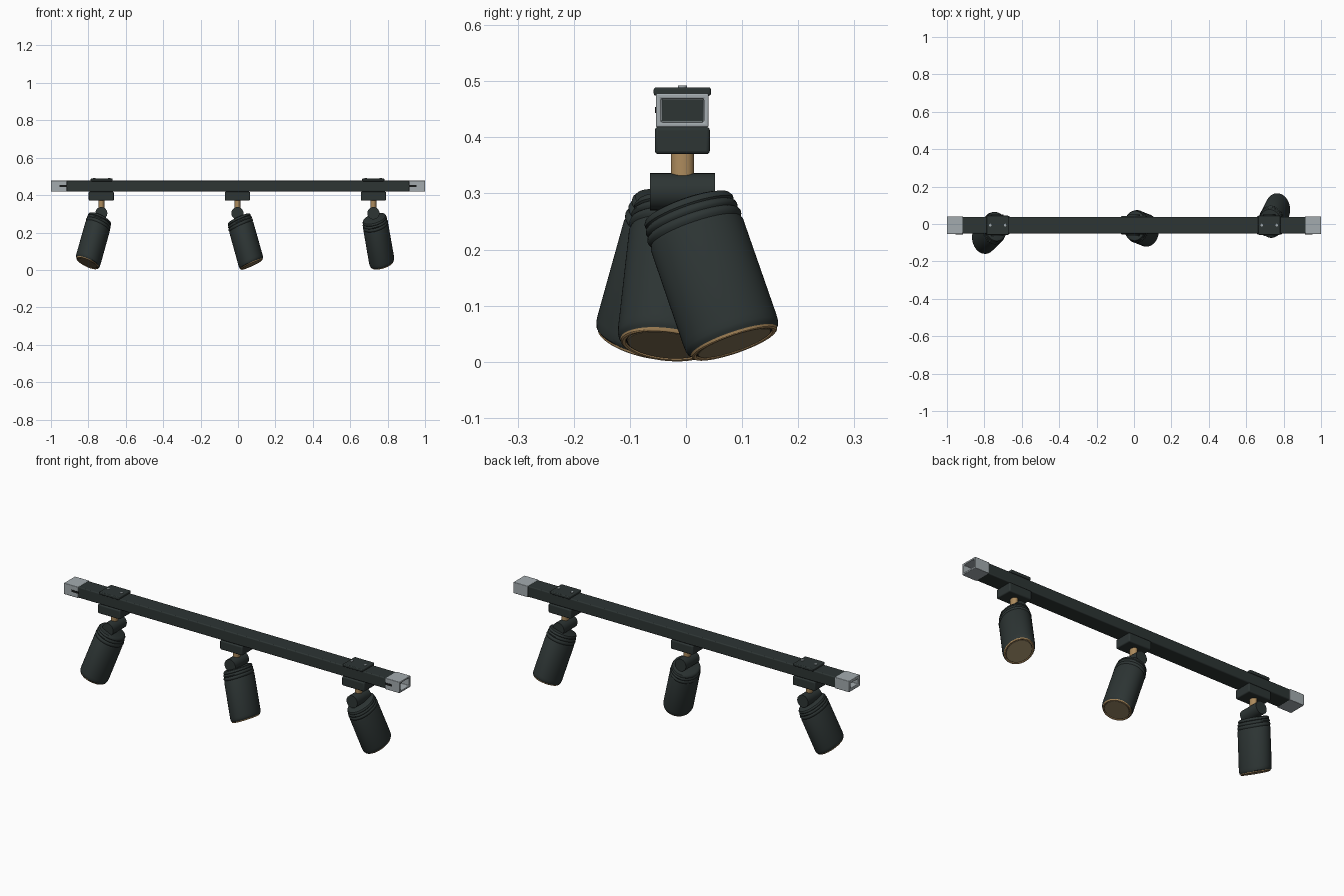
import bpy, bmesh, math
from mathutils import Matrix, Vector

if "Cube" in bpy.data.objects:
    bpy.data.objects.remove(bpy.data.objects["Cube"])

YC = -0.0065          # centre line of the rail in y
SX = 0.78             # the fittings are slightly narrowed along x


def material(name, rgb):
    m = bpy.data.materials.new(name)
    m.diffuse_color = (*rgb, 1)
    m.use_nodes = True
    m.node_tree.nodes["Principled BSDF"].inputs["Base Color"].default_value = m.diffuse_color
    return m


DARK = material("charcoal", (0.026, 0.035, 0.034))
GREY = material("light_grey", (0.37, 0.41, 0.43))
GOLD = material("brass", (0.42, 0.26, 0.11))
GLASS = material("dull_lens", (0.22, 0.165, 0.09))
BLACK = material("near_black", (0.008, 0.009, 0.009))


def finish(name, bm, mats, bevel=0.0):
    bmesh.ops.recalc_face_normals(bm, faces=bm.faces)
    me = bpy.data.meshes.new(name)
    bm.to_mesh(me)
    bm.free()
    ob = bpy.data.objects.new(name, me)
    bpy.context.collection.objects.link(ob)
    for m in mats:
        me.materials.append(m)
    if bevel:
        mod = ob.modifiers.new("bevel", 'BEVEL')
        mod.width, mod.segments, mod.limit_method = bevel, 3, 'ANGLE'
    bpy.ops.object.select_all(action='DESELECT')
    ob.select_set(True)
    bpy.context.view_layer.objects.active = ob
    bpy.ops.object.shade_smooth_by_angle(angle=math.radians(35))
    return ob


def box_bm(lo, hi):
    lo, hi = Vector(lo), Vector(hi)
    bm = bmesh.new()
    bmesh.ops.create_cube(bm, size=1, matrix=Matrix.Translation((lo + hi) / 2)
                          @ Matrix.Diagonal((*(hi - lo), 1)))
    return bm


def box(name, lo, hi, mat, bevel=0.0):
    return finish(name, box_bm(lo, hi), [mat], bevel)


def cylinder(name, r, depth, matrix, mat, bevel=0.0):
    bm = bmesh.new()
    bmesh.ops.create_cone(bm, cap_ends=True, segments=40, radius1=r, radius2=r,
                          depth=depth, matrix=matrix)
    return finish(name, bm, [mat], bevel)


# (radius, distance below pivot, material index of the band that follows)
PROFILE = [(0, .026, 0), (.070, .026, 0), (.079, .029, 0), (.083, .035, 0),
           (.083, .040, 0), (.080, .043, 0), (.084, .046, 0), (.086, .051, 0),
           (.085, .055, 0), (.082, .058, 0), (.086, .061, 0), (.088, .066, 0),
           (.087, .071, 0), (.084, .075, 0), (.087, .082, 0), (.0875, .265, 0),
           (.0868, .276, 0), (.0845, .284, 0), (.081, .287, 1), (.080, .291, 1),
           (.077, .293, 1), (.072, .292, 1), (.071, .289, 2), (.069, .289, 3),
           (.068, .291, 3), (0, .291, 3)]
BAND = {0: 0, 1: 1, 2: 2, 3: 3}


def lamp_can(name, pivot, lean_x, lean_y, n=56):
    turn = Vector((0, 0, -1)).rotation_difference(Vector((lean_x / SX, lean_y, -1)))
    bm = bmesh.new()
    rings = []
    for r, t, _ in PROFILE:
        if r == 0:
            rings.append([bm.verts.new((0, 0, -t))] * n)
        else:
            rings.append([bm.verts.new((r * math.cos(2 * math.pi * i / n),
                                        r * math.sin(2 * math.pi * i / n), -t))
                          for i in range(n)])
    for k in range(len(rings) - 1):
        a, b = rings[k], rings[k + 1]
        for i in range(n):
            j = (i + 1) % n
            f = bm.faces.new(list(dict.fromkeys((a[i], a[j], b[j], b[i]))))
            f.material_index = BAND[PROFILE[k][2]]
    bm.transform(Matrix.Translation(pivot) @ Matrix.Diagonal((SX, 1, 1, 1))
                 @ turn.to_matrix().to_4x4())
    return finish(name, bm, [DARK, GOLD, BLACK, GLASS])


# Rail
box("rail", (-.93, YC - .044, .419), (.93, YC + .044, .477), DARK, .005)


# End caps: one open, one with a small cable hole
def end_cap(name, side, wall):
    xs = sorted((side * .915, side * 1.0))
    bm = box_bm((xs[0], YC - .047, .418), (xs[1], YC + .047, .478))
    bm.normal_update()
    end = next(f for f in bm.faces if f.normal.x * side > .9)
    bmesh.ops.inset_region(bm, faces=[end], thickness=wall)
    inner = bmesh.ops.extrude_face_region(bm, geom=[end])
    bmesh.ops.delete(bm, geom=[end], context='FACES')
    for g in inner["geom"]:
        if isinstance(g, bmesh.types.BMVert):
            g.co.x -= side * .05
        elif isinstance(g, bmesh.types.BMFace):
            g.material_index = 1
    finish(name, bm, [GREY, DARK], .003)
    # Narrow slot on the front face of the cap
    xs = sorted((side * .914, side * .955))
    box(name + "_slot", (xs[0], YC - .0485, .443), (xs[1], YC - .045, .454), BLACK)


end_cap("open_end_cap", 1, .0125)
end_cap("cable_end_cap", -1, .023)

# Lamps: position along the rail and lean of each can
for side, x, lx, ly in (("left", -.731, -.28, -.275),
                        ("middle", -.003, .28, -.11),
                        ("right", .724, .175, .345)):
    box(side + "_adapter", (x - .067, YC - .049, .37), (x + .067, YC + .049, .4185),
        DARK, .006)
    narrow = Matrix.Translation((x, YC, .345)) @ Matrix.Diagonal((SX, 1, 1, 1))
    cylinder(side + "_stem", .0205, .07, narrow, GOLD)
    swivel = (Matrix.Translation((x, YC, .303)) @ Matrix.Diagonal((.98, 1, 1, 1))
              @ Matrix.Rotation(math.pi / 2, 4, 'X'))
    cylinder(side + "_swivel", .033, .116, swivel, DARK)
    lamp_can(side + "_lamp_can", (x, YC, .302), lx, ly)

# Ceiling mounting plates with two screws each
for side, x in (("left", -.729), ("right", .723)):
    box(side + "_mount_plate", (x - .059, YC - .051, .474), (x + .059, YC + .051, .489),
        DARK, .004)
    for k in (-1, 1):
        m = Matrix.Translation((x + k * .04, YC, .488)) @ Matrix.Diagonal((SX, 1, 1, 1))
        cylinder(f"{side}_screw_{'inner' if k * x < 0 else 'outer'}", .008, .008, m, GREY)
